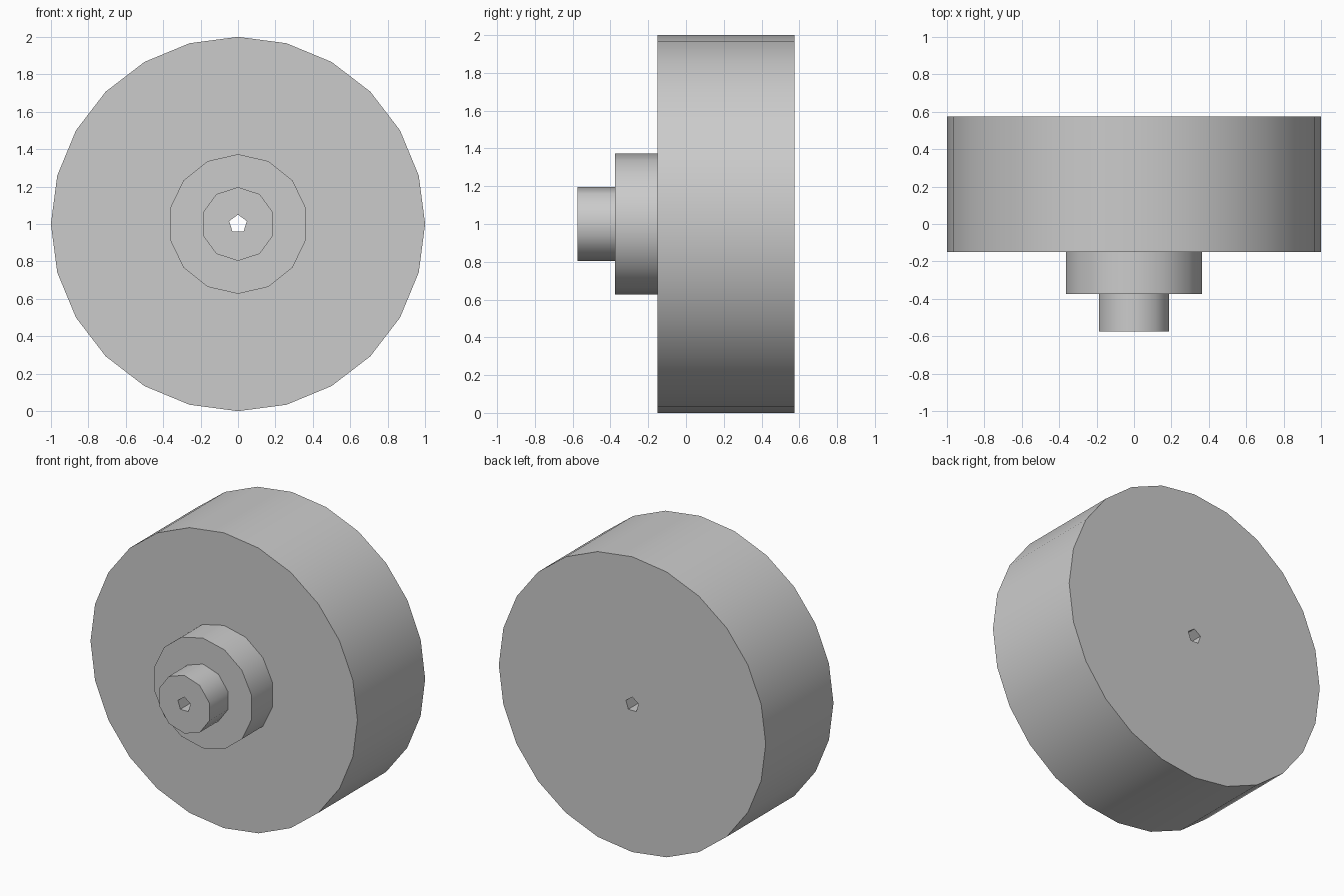
import bpy
import bmesh
from math import sin, cos, pi, radians
from mathutils import Vector

cube = bpy.data.objects.get("Cube")
if cube:
    bpy.data.objects.remove(cube, do_unlink=True)

# Single grey material
grey = bpy.data.materials.new("plain grey")
grey.use_nodes = True
colour = (0.6, 0.6, 0.6, 1)
grey.diffuse_color = colour
grey.node_tree.nodes["Principled BSDF"].inputs["Base Color"].default_value = colour

AXIS_Z = 1.0
FRONT, BACK = Vector((0, -1, 0)), Vector((0, 1, 0))


def loop(bm, section, y):
    """Closed polygon around the axle, with one corner at the top."""
    radius, sides = section
    verts = []
    for i in range(sides):
        a = 2 * pi * i / sides
        verts.append(bm.verts.new((radius * sin(a), y, AXIS_Z + radius * cos(a))))
    edges = [bm.edges.new((verts[i - 1], verts[i])) for i in range(sides)]
    return verts, edges


def wall(bm, near, far, outward=True):
    """Side faces between two matching loops."""
    n = len(near)
    for i in range(n):
        j = (i + 1) % n
        quad = [near[i], far[i], far[j], near[j]]
        bm.faces.new(quad if outward else quad[::-1])


def cap(bm, outer, inner, normal):
    """Flat face between an outer loop and the hole inside it."""
    made = bmesh.ops.triangle_fill(bm, edges=outer + inner, use_beauty=True, use_dissolve=False)
    for face in made["geom"]:
        if isinstance(face, bmesh.types.BMFace):
            face.normal_update()
            if face.normal.dot(normal) < 0:
                face.normal_flip()


def finish(bm, name):
    mesh = bpy.data.meshes.new(name)
    bm.normal_update()
    bm.to_mesh(mesh)
    bm.free()
    mesh.materials.append(grey)
    obj = bpy.data.objects.new(name, mesh)
    bpy.context.collection.objects.link(obj)
    bpy.ops.object.select_all(action="DESELECT")
    obj.select_set(True)
    bpy.context.view_layer.objects.active = obj
    bpy.ops.object.shade_smooth_by_angle(angle=radians(45))


def step(name, section, y_front, y_back, front_hole, back_hole=None):
    """One stepped disc, with a front face and optionally a back face."""
    bm = bmesh.new()
    near, near_edges = loop(bm, section, y_front)
    far, far_edges = loop(bm, section, y_back)
    wall(bm, near, far)
    cap(bm, near_edges, loop(bm, front_hole, y_front)[1], FRONT)
    if back_hole:
        cap(bm, far_edges, loop(bm, back_hole, y_back)[1], BACK)
    finish(bm, name)


# Cross-sections: radius and number of sides
WHEEL, HUB, BOSS, BORE = (1.0, 24), (0.373, 14), (0.197, 10), (0.05, 5)
Y_BOSS, Y_HUB, Y_WHEEL, Y_BACK = -0.575, -0.375, -0.15, 0.575

# Large wheel, middle hub and small front boss
step("wheel", WHEEL, Y_WHEEL, Y_BACK, HUB, BORE)
step("hub", HUB, Y_HUB, Y_WHEEL, BOSS)
step("boss", BOSS, Y_BOSS, Y_HUB, BORE)

# Axle hole running right through
bm = bmesh.new()
wall(bm, loop(bm, BORE, Y_BOSS)[0], loop(bm, BORE, Y_BACK)[0], outward=False)
finish(bm, "axle_hole")
